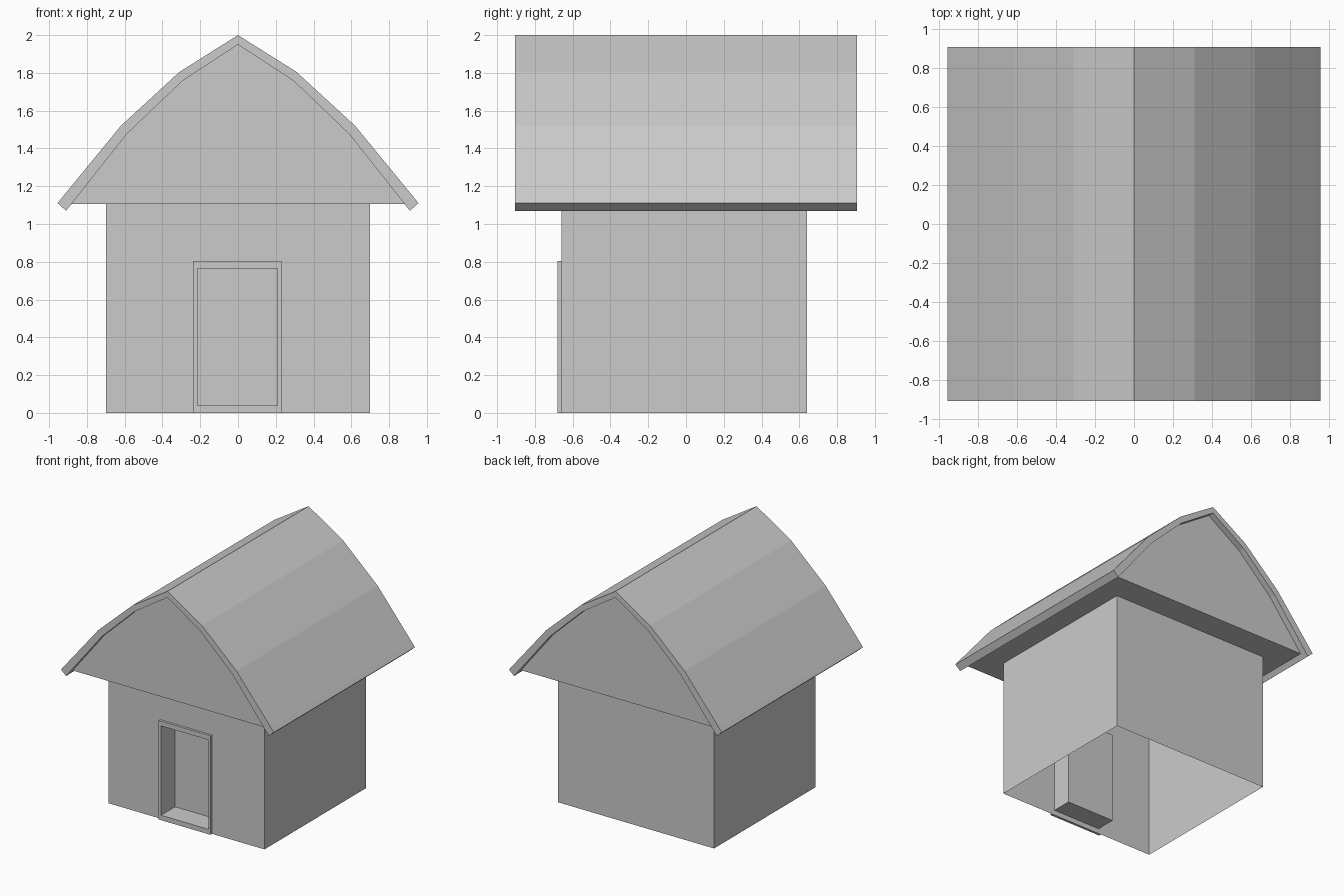
import bpy
import bmesh

cube = bpy.data.objects.get("Cube")
if cube:
    bpy.data.objects.remove(cube, do_unlink=True)

# One plain grey for the whole building
grey = bpy.data.materials.new("plain_grey")
grey.use_nodes = True
colour = (0.6, 0.6, 0.6, 1)
grey.diffuse_color = colour
grey.node_tree.nodes["Principled BSDF"].inputs["Base Color"].default_value = colour


def finish(name, bm, solid=True):
    bmesh.ops.remove_doubles(bm, verts=bm.verts, dist=0.0001)
    if solid:
        bmesh.ops.recalc_face_normals(bm, faces=bm.faces)
    mesh = bpy.data.meshes.new(name)
    bm.to_mesh(mesh)
    bm.free()
    mesh.materials.append(grey)
    obj = bpy.data.objects.new(name, mesh)
    bpy.context.collection.objects.link(obj)
    return obj


def quad(bm, *points):
    bm.faces.new([bm.verts.new(p) for p in points])


def extrude_profile(name, points, y0, y1):
    """Solid from an (x, z) outline swept along y."""
    bm = bmesh.new()
    face = bm.faces.new([bm.verts.new((x, y0, z)) for x, z in points])
    swept = bmesh.ops.extrude_face_region(bm, geom=[face], use_keep_orig=True)
    moved = [v for v in swept["geom"] if isinstance(v, bmesh.types.BMVert)]
    bmesh.ops.translate(bm, verts=moved, vec=(0, y1 - y0, 0))
    return finish(name, bm)


def mirrored(half):
    """Full left-to-right line from a half line that starts on the axis."""
    return [(-x, z) for x, z in reversed(half[1:])] + half


# Main sizes
wall_x, front, back, wall_top = 0.70, -0.66, 0.64, 1.105
door_l, door_r, door_low, door_high = -0.215, 0.21, 0.04, 0.765
frame_y, recess_y = -0.68, -0.50

# Curved roof shell
outer = [(0, 2.0), (0.31, 1.805), (0.62, 1.52), (0.93, 1.142), (0.955, 1.11)]
inner = [(0, 1.95), (0.295, 1.757), (0.59, 1.475), (0.91, 1.07)]
extrude_profile("roof", mirrored(outer) + mirrored(inner)[::-1], -0.905, 0.905)

# Gable block with its flat soffit, under the roof
t = (inner[2][1] - wall_top) / (inner[2][1] - inner[3][1])
eave = (inner[2][0] + t * (inner[3][0] - inner[2][0]), wall_top)
extrude_profile("gable", mirrored(inner[:3] + [eave]), -0.86, 0.855)

# Thin walls, open below, with a doorway in the front
bm = bmesh.new()
xs = [-wall_x, door_l, door_r, wall_x]
zs = [0, door_low, door_high, wall_top]
for i in range(3):
    for j in range(3):
        if (i, j) != (1, 1):
            a, b, c, d = xs[i], xs[i + 1], zs[j], zs[j + 1]
            quad(bm, (a, front, c), (b, front, c), (b, front, d), (a, front, d))
corners = [(wall_x, front), (wall_x, back), (-wall_x, back), (-wall_x, front)]
for p, q in zip(corners, corners[1:]):
    quad(bm, (*p, 0), (*q, 0), (*q, wall_top), (*p, wall_top))
finish("walls", bm, solid=False)

# Door recess: an open box set into the wall
bm = bmesh.new()
ring = [(door_l, door_low), (door_r, door_low), (door_r, door_high), (door_l, door_high)]
for (x0, z0), (x1, z1) in zip(ring, ring[1:] + ring[:1]):
    quad(bm, (x0, frame_y, z0), (x1, frame_y, z1), (x1, recess_y, z1), (x0, recess_y, z0))
quad(bm, *[(x, recess_y, z) for x, z in ring])
finish("door_recess", bm, solid=False)

# Door frame: a flat raised border
bm = bmesh.new()
rim = [(-0.237, 0), (0.23, 0), (0.23, 0.803), (-0.237, 0.803)]
for i in range(4):
    k = (i + 1) % 4
    (a, b), (c, d) = rim[i], rim[k]
    (e, f), (g, h) = ring[k], ring[i]
    quad(bm, (a, frame_y, b), (c, frame_y, d), (e, frame_y, f), (g, frame_y, h))
    quad(bm, (a, front, b), (c, front, d), (c, frame_y, d), (a, frame_y, b))
finish("door_frame", bm, solid=False)
